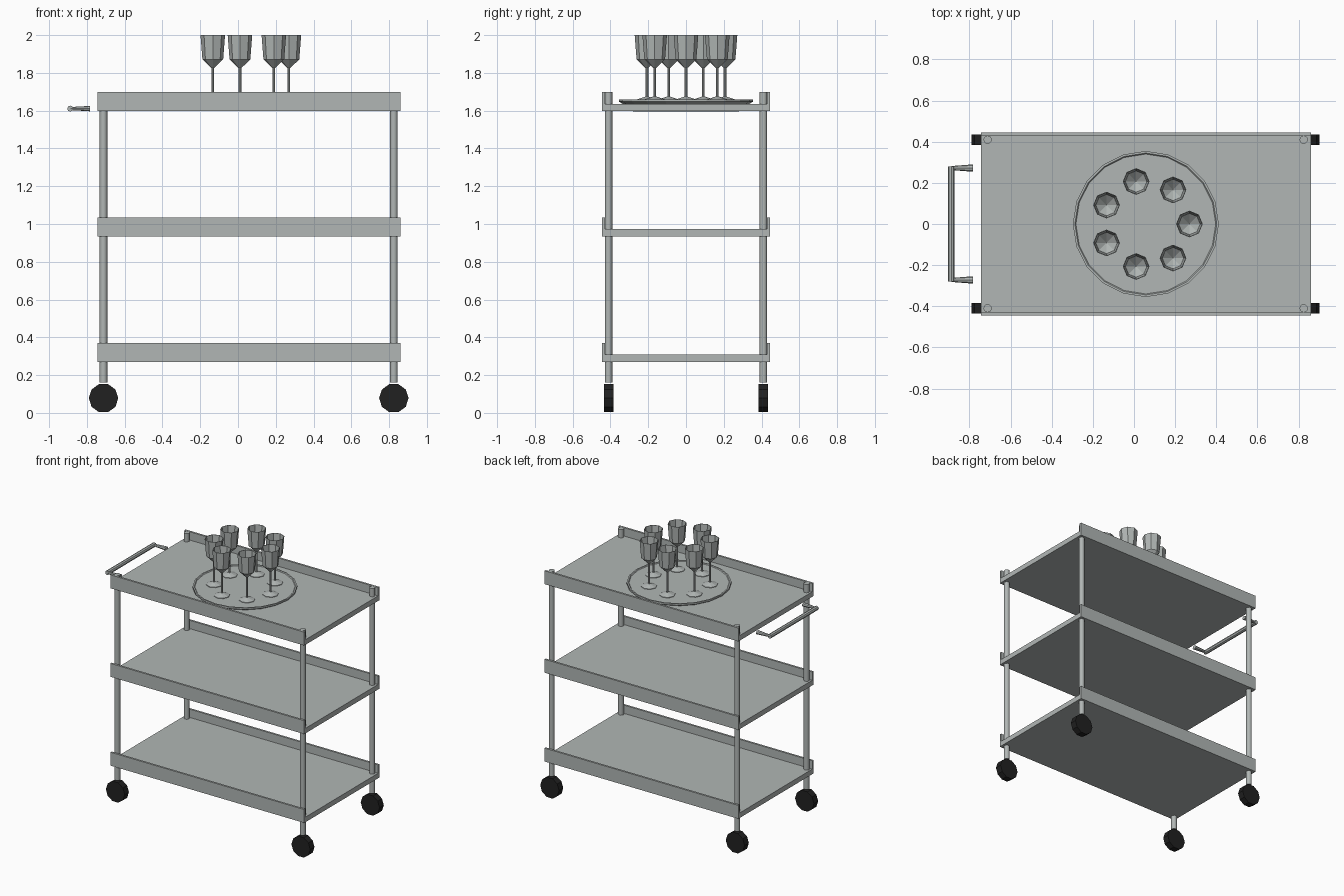
import bpy, bmesh, math
from mathutils import Matrix, Vector

cube = bpy.data.objects.get("Cube")
if cube:
    bpy.data.objects.remove(cube, do_unlink=True)


def make_material(name, color):
    m = bpy.data.materials.new(name)
    m.use_nodes = True
    m.diffuse_color = color
    m.node_tree.nodes["Principled BSDF"].inputs["Base Color"].default_value = color
    return m


steel = make_material("grey steel", (0.44, 0.47, 0.46, 1))
rubber = make_material("black rubber", (0.015, 0.015, 0.015, 1))


def finish(name, bm, mat, smooth=False):
    bmesh.ops.recalc_face_normals(bm, faces=bm.faces)
    mesh = bpy.data.meshes.new(name)
    bm.to_mesh(mesh)
    bm.free()
    mesh.materials.append(mat)
    ob = bpy.data.objects.new(name, mesh)
    bpy.context.collection.objects.link(ob)
    if smooth:
        bpy.ops.object.select_all(action='DESELECT')
        ob.select_set(True)
        bpy.context.view_layer.objects.active = ob
        bpy.ops.object.shade_smooth_by_angle(angle=math.radians(40))
    return ob


def box(name, lo, hi, mat=steel):
    lo, hi = Vector(lo), Vector(hi)
    bm = bmesh.new()
    bmesh.ops.create_cube(bm, size=1, matrix=Matrix.Translation((lo + hi) / 2)
                          @ Matrix.Diagonal((hi - lo).to_4d()))
    return finish(name, bm, mat)


def cylinder(name, center, radius, depth, sides, mat=steel, rot=None, smooth=False):
    bm = bmesh.new()
    bmesh.ops.create_cone(bm, cap_ends=True, segments=sides, radius1=radius, radius2=radius,
                          depth=depth, matrix=Matrix.Translation(center) @ (rot or Matrix()))
    return finish(name, bm, mat, smooth)


def lathe(name, center, profile, sides, mat=steel):
    """Spin (radius, height) points round z; zero radius closes to a point."""
    bm = bmesh.new()
    rings = []
    for r, z in profile:
        if r == 0:
            rings.append([bm.verts.new((center[0], center[1], z))] * sides)
        else:
            rings.append([bm.verts.new((center[0] + r * math.cos(math.tau * i / sides),
                                        center[1] + r * math.sin(math.tau * i / sides), z))
                          for i in range(sides)])
    for a, b in zip(rings, rings[1:]):
        for i in range(sides):
            j = (i + 1) % sides
            bm.faces.new(dict.fromkeys((a[i], a[j], b[j], b[i])))
    return finish(name, bm, mat)


X0, X1, Y = -0.745, 0.86, 0.445
CX = (X0 + X1) / 2

# Shelves with a raised rail along front and back
for level, z in (("bottom", 0.27), ("middle", 0.935), ("top", 1.598)):
    box(level + "_shelf", (X0, -Y, z), (X1, Y, z + 0.038))
    for side, s in (("front", -1), ("back", 1)):
        ys = sorted((s * Y, s * (Y - 0.015)))
        box(f"{level}_{side}_rail", (X0, ys[0], z + 0.038), (X1, ys[1], z + 0.1))

# Corner posts and wheels
on_side = Matrix.Rotation(math.pi / 2, 4, 'X')
for xname, x in (("right", -0.712), ("left", 0.825)):
    for yname, y in (("front", -0.41), ("back", 0.41)):
        cylinder(f"{yname}_{xname}_post", (x, y, 0.93), 0.02, 1.536, 12, smooth=True)
        cylinder(f"{yname}_{xname}_wheel", (x, y, 0.078), 0.078, 0.05, 10, rubber,
                 on_side @ Matrix.Rotation(math.pi / 10, 4, 'Z'))

# Push handle with arms that widen towards the cart
HX, HZ = -0.888, 1.611
cylinder("handle_bar", (HX, 0, HZ), 0.016, 0.56, 8, rot=on_side, smooth=True)
for name, y in (("front", -0.272), ("back", 0.272)):
    bm = bmesh.new()
    bmesh.ops.create_cone(bm, cap_ends=True, segments=8, radius1=0.01, radius2=0.018,
                          depth=0.105, matrix=Matrix.Translation((-0.835, y, HZ))
                          @ Matrix.Rotation(math.pi / 2, 4, 'Y') @ Matrix.Diagonal((0.8, 1, 1, 1)))
    finish(f"{name}_handle_arm", bm, steel)

# Round tray
lathe("tray", (CX, 0), [(0, 1.636), (0.335, 1.636), (0.355, 1.648), (0.355, 1.66),
                        (0.345, 1.66), (0.34, 1.655), (0, 1.655)], 20)

# Ring of stemmed glasses with open bowls
glass = [(0, 1.655), (0.055, 1.655), (0.055, 1.659), (0.007, 1.675), (0.007, 1.825),
         (0.055, 1.872), (0.065, 2.0), (0.062, 2.0), (0.052, 1.874), (0, 1.83)]
for i in range(7):
    a = math.tau * i / 7
    lathe(f"glass_{i + 1}", (CX + 0.212 * math.cos(a), 0.212 * math.sin(a)), glass, 8)
